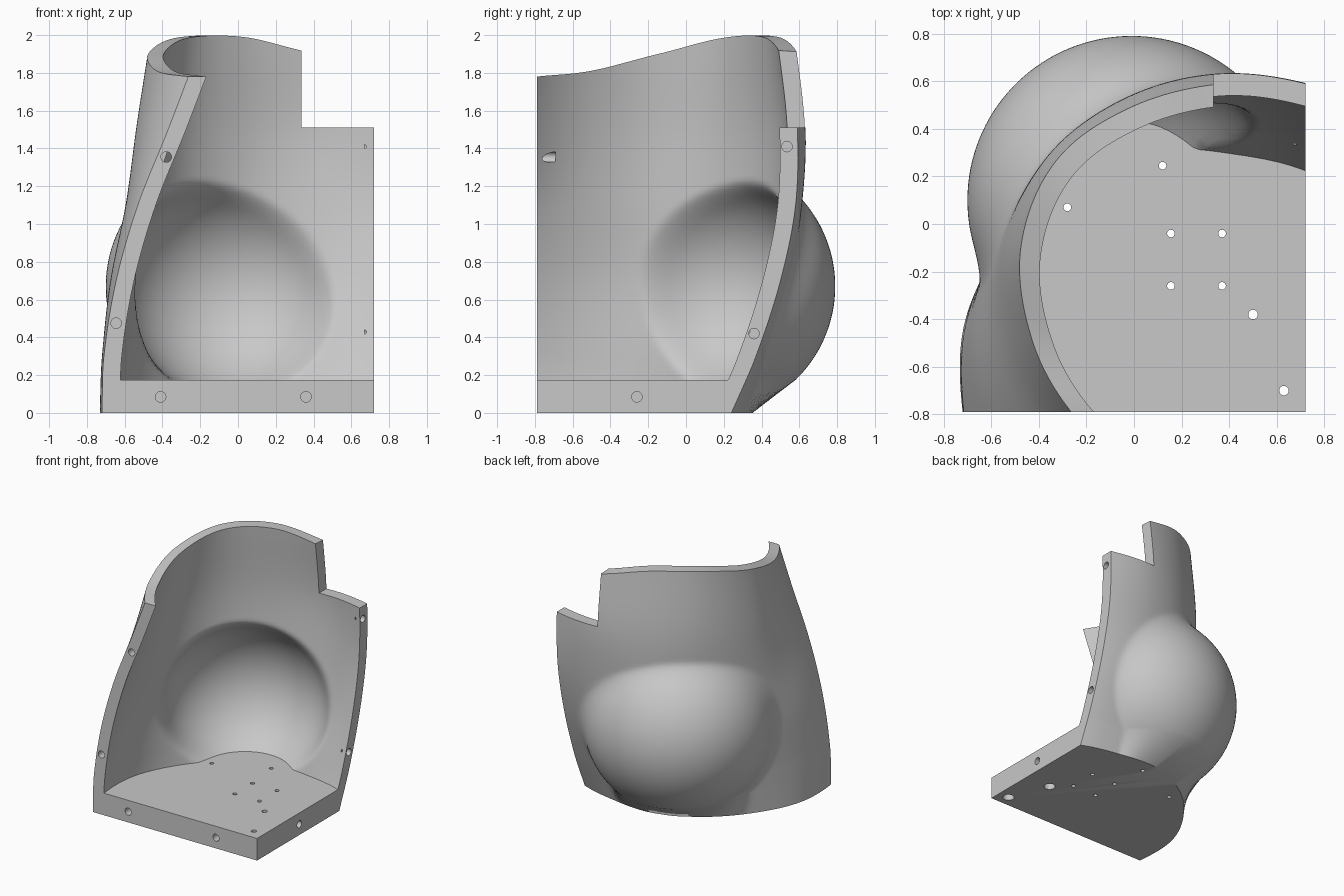
import bpy, bmesh, math
from mathutils import Vector

cube = bpy.data.objects.get("Cube")
if cube:
    bpy.data.objects.remove(cube, do_unlink=True)

CORNER_X, CORNER_Y = 0.72, -0.79
FLOOR = 0.175
WALL = 0.095
COLS, ROWS = 90, 80

# Plain wall radius around the slab corner: one row per height, one value per 15 degrees
HEIGHTS = [0, 0.3, 0.7, 1.1, 1.5, 2.0]
RADII = [
    [1.44, 1.48, 1.45, 1.40, 1.31, 1.15, 1.03],
    [1.43, 1.47, 1.47, 1.45, 1.39, 1.26, 1.16],
    [1.365, 1.44, 1.49, 1.50, 1.47, 1.39, 1.29],
    [1.25, 1.36, 1.47, 1.52, 1.51, 1.45, 1.37],
    [1.09, 1.27, 1.44, 1.525, 1.52, 1.47, 1.38],
    [0.90, 1.14, 1.365, 1.485, 1.475, 1.415, 1.345],
]
ANGLES = [0, 15, 30, 45, 60, 75, 90]
RIM = [1.78, 1.81, 1.9, 1.985, 1.99, 1.91, 1.86]

# Round bulge in the wall
BULGE = Vector((-0.01, 0.1, 0.67))
BULGE_RADIUS = 0.69
BLEND = 0.09


def spline(xs, ys, x):
    """Smooth curve through the points (cubic Hermite)."""
    n = len(xs)

    def slope(i):
        a, b = max(i - 1, 0), min(i + 1, n - 1)
        return (ys[b] - ys[a]) / (xs[b] - xs[a])

    i = max(k for k in range(n - 1) if xs[k] <= x or k == 0)
    h = xs[i + 1] - xs[i]
    t = (x - xs[i]) / h
    return ((1 + 2 * t) * (1 - t) ** 2 * ys[i] + t * (1 - t) ** 2 * h * slope(i)
            + t * t * (3 - 2 * t) * ys[i + 1] + t * t * (t - 1) * h * slope(i + 1))


def with_bulge(wall, ca, sa, z, radius):
    """Wall radius joined softly to the bulge in the given direction."""
    dx, dy = CORNER_X - BULGE.x, BULGE.y - CORNER_Y
    along = dx * ca + dy * sa
    room = along ** 2 - dx ** 2 - dy ** 2 + radius ** 2 - (z - BULGE.z) ** 2
    if room <= 0:
        return wall
    ball = along + math.sqrt(room)
    mix = max(BLEND - abs(wall - ball), 0)
    return max(wall, ball) + mix * mix / (4 * BLEND)


def make_object(name, bm):
    bmesh.ops.recalc_face_normals(bm, faces=bm.faces)
    mesh = bpy.data.meshes.new(name)
    bm.to_mesh(mesh)
    bm.free()
    obj = bpy.data.objects.new(name, mesh)
    bpy.context.collection.objects.link(obj)
    return obj


def cylinder(bm, centre, axis, radius, depth):
    rot = Vector((0, 0, 1)).rotation_difference(Vector(axis)).to_matrix().to_4x4()
    rot.translation = Vector(centre)
    bmesh.ops.create_cone(bm, cap_ends=True, segments=20, radius1=radius,
                          radius2=radius, depth=depth, matrix=rot)


def cut(obj, cutter):
    mod = obj.modifiers.new("cut", 'BOOLEAN')
    mod.operation = 'DIFFERENCE'
    mod.solver = 'EXACT'
    mod.object = cutter
    cutter.hide_render = True
    bpy.context.view_layer.objects.active = obj
    bpy.ops.object.modifier_apply(modifier=mod.name)
    bpy.data.objects.remove(cutter, do_unlink=True)


# Bulged shell with a floor slab, as one closed solid
bm = bmesh.new()
axis_low = bm.verts.new((CORNER_X, CORNER_Y, 0))
axis_high = bm.verts.new((CORNER_X, CORNER_Y, FLOOR))
outer, inner = [], []
for c in range(COLS + 1):
    deg = 90 * c / COLS
    ca, sa = math.cos(math.radians(deg)), math.sin(math.radians(deg))
    profile = [spline(ANGLES, row, deg) for row in RADII]
    rim = spline(ANGLES, RIM, deg)
    out_col, in_col = [], []
    for r in range(ROWS + 1):
        z = 0 if r == 0 else FLOOR + (rim - FLOOR) * (r - 1) / (ROWS - 1)
        wall = spline(HEIGHTS, profile, z)
        wide = with_bulge(wall, ca, sa, z, BULGE_RADIUS)
        thin = with_bulge(wall - WALL, ca, sa, z, BULGE_RADIUS - WALL)
        out_col.append(bm.verts.new((CORNER_X - wide * ca, CORNER_Y + wide * sa, z)))
        in_col.append(bm.verts.new((CORNER_X - thin * ca, CORNER_Y + thin * sa, z))
                      if r else None)
    outer.append(out_col)
    inner.append(in_col)

for a, b, p, q in zip(outer, outer[1:], inner, inner[1:]):
    for r in range(ROWS):
        bm.faces.new((a[r], b[r], b[r + 1], a[r + 1]))
        if r:
            bm.faces.new((p[r], p[r + 1], q[r + 1], q[r]))
    bm.faces.new((a[-1], b[-1], q[-1], p[-1]))
    bm.faces.new((axis_low, b[0], a[0]))
    bm.faces.new((axis_high, p[1], q[1]))

# Flat joint faces on the two cut sides
for a, p in ((outer[0], inner[0]), (outer[-1], inner[-1])):
    bm.faces.new((axis_low, a[0], a[1], p[1], axis_high))
    for r in range(1, ROWS):
        bm.faces.new((a[r], a[r + 1], p[r + 1], p[r]))
shell = make_object("bulged_shell", bm)

# Square notch in the upper corner
bm = bmesh.new()
bmesh.ops.create_cube(bm, size=1)
for v in bm.verts:
    v.co += Vector((0.835, 0.5, 2.01))
cut(shell, make_object("notch_cutter", bm))

# Joint pin holes and floor holes
bm = bmesh.new()
for x, z in ((-0.41, 0.085), (0.36, 0.085), (-0.645, 0.475), (-0.38, 1.355)):
    cylinder(bm, (x, CORNER_Y, z), (0, 1, 0), 0.028, 0.2)
for y, z in ((-0.26, 0.085), (0.36, 0.42), (0.535, 1.41)):
    cylinder(bm, (CORNER_X, y, z), (1, 0, 0), 0.028, 0.1)
for x, y in ((0.12, 0.245), (-0.28, 0.07), (0.155, -0.04), (0.37, -0.04),
             (0.155, -0.26), (0.37, -0.26)):
    cylinder(bm, (x, y, 0.1), (0, 0, 1), 0.016, 0.4)
cut(shell, make_object("hole_cutter", bm))

# Two larger screw holes, widened underneath
for radius, depth in ((0.02, 0.6), (0.042, 0.16)):
    bm = bmesh.new()
    for x, y in ((0.5, -0.38), (0.63, -0.7)):
        cylinder(bm, (x, y, 0), (0, 0, 1), radius, depth)
    cut(shell, make_object("screw_cutter", bm))

# Plain grey finish
grey = bpy.data.materials.new("plain_grey")
grey.use_nodes = True
colour = (0.58, 0.58, 0.58, 1)
grey.diffuse_color = colour
grey.node_tree.nodes["Principled BSDF"].inputs["Base Color"].default_value = colour
shell.data.materials.clear()
shell.data.materials.append(grey)
for poly in shell.data.polygons:
    poly.material_index = 0

bpy.ops.object.select_all(action='DESELECT')
shell.select_set(True)
bpy.context.view_layer.objects.active = shell
bpy.ops.object.shade_smooth_by_angle(angle=math.radians(35))
